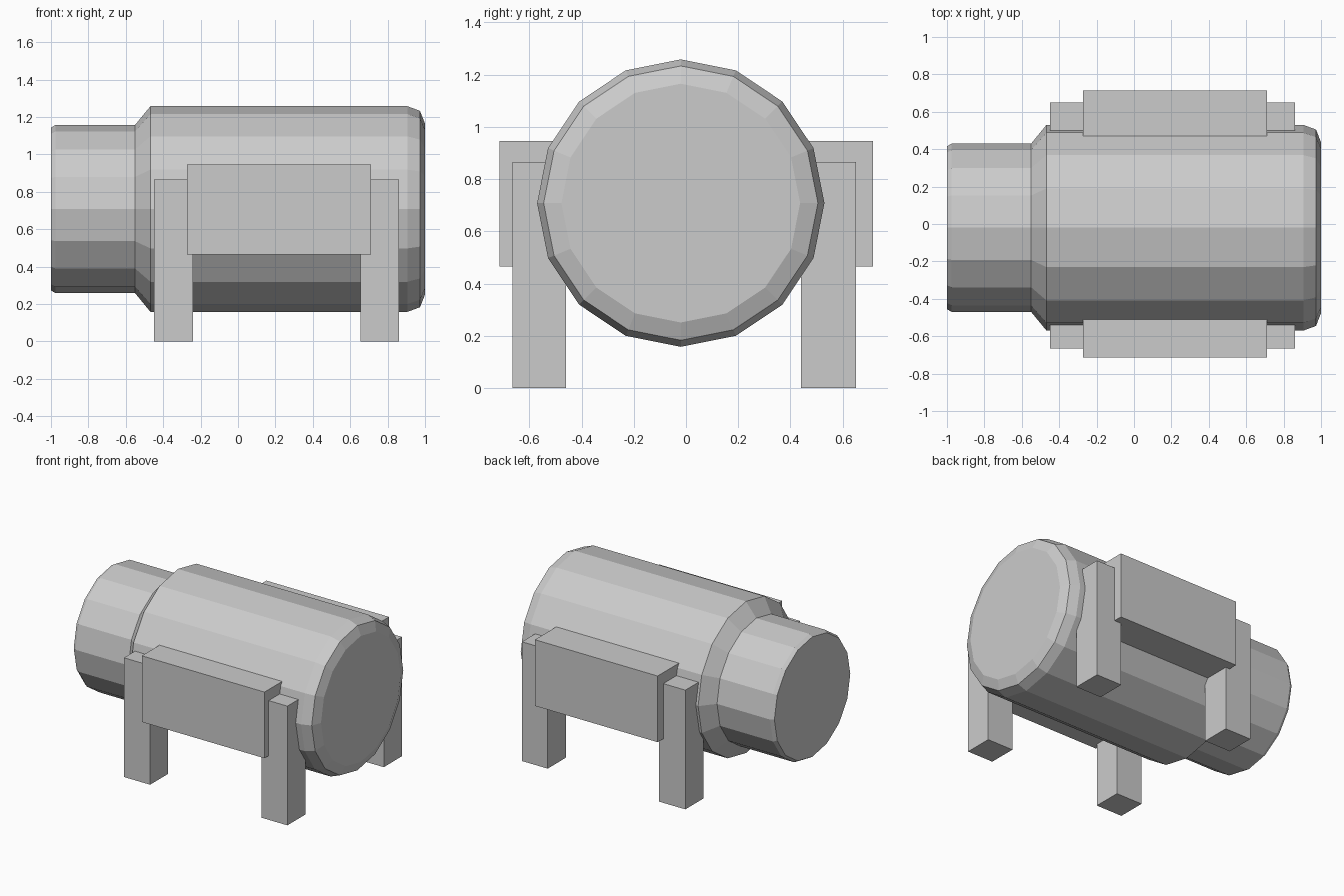
import bpy, bmesh, math

cube = bpy.data.objects.get("Cube")
if cube:
    bpy.data.objects.remove(cube, do_unlink=True)

grey = bpy.data.materials.new("plain_grey")
grey.use_nodes = True
colour = (0.6, 0.6, 0.6, 1)
grey.diffuse_color = colour
grey.node_tree.nodes["Principled BSDF"].inputs["Base Color"].default_value = colour


def finish(name, bm):
    bmesh.ops.recalc_face_normals(bm, faces=bm.faces)
    mesh = bpy.data.meshes.new(name)
    bm.to_mesh(mesh)
    bm.free()
    mesh.materials.append(grey)
    obj = bpy.data.objects.new(name, mesh)
    bpy.context.collection.objects.link(obj)
    return obj


def box(name, x, y, z):
    bm = bmesh.new()
    bmesh.ops.create_cube(bm, size=1)
    for v in bm.verts:
        for i, (low, high) in enumerate((x, y, z)):
            v.co[i] = high if v.co[i] > 0 else low
    return finish(name, bm)


def lathe_x(name, profile, sides, cy, cz):
    bm = bmesh.new()
    rings = []
    for x, r in profile:
        angles = [2 * math.pi * i / sides for i in range(sides)]
        rings.append([bm.verts.new((x, cy + r * math.sin(a), cz + r * math.cos(a)))
                      for a in angles])
    for a, b in zip(rings, rings[1:]):
        for i in range(sides):
            j = (i + 1) % sides
            bm.faces.new((a[i], a[j], b[j], b[i]))
    bm.faces.new(rings[0])
    bm.faces.new(rings[-1])
    return finish(name, bm)


# Stepped barrel with narrow neck and rounded wide end
lathe_x("barrel", [(-1, 0.435), (-0.975, 0.45), (-0.55, 0.45), (-0.468, 0.55),
                   (0.905, 0.55), (0.973, 0.525), (1, 0.457)], 16, -0.02, 0.708)

# Legs and side panels on both sides of the barrel
for side, leg_y, panel_y in (("front", (-0.665, -0.46), (-0.713, -0.48)),
                             ("back", (0.44, 0.65), (0.45, 0.715))):
    box(side + "_right_leg", (-0.45, -0.24), leg_y, (0, 0.865))
    box(side + "_left_leg", (0.655, 0.862), leg_y, (0, 0.865))
    box(side + "_panel", (-0.273, 0.712), panel_y, (0.465, 0.945))
